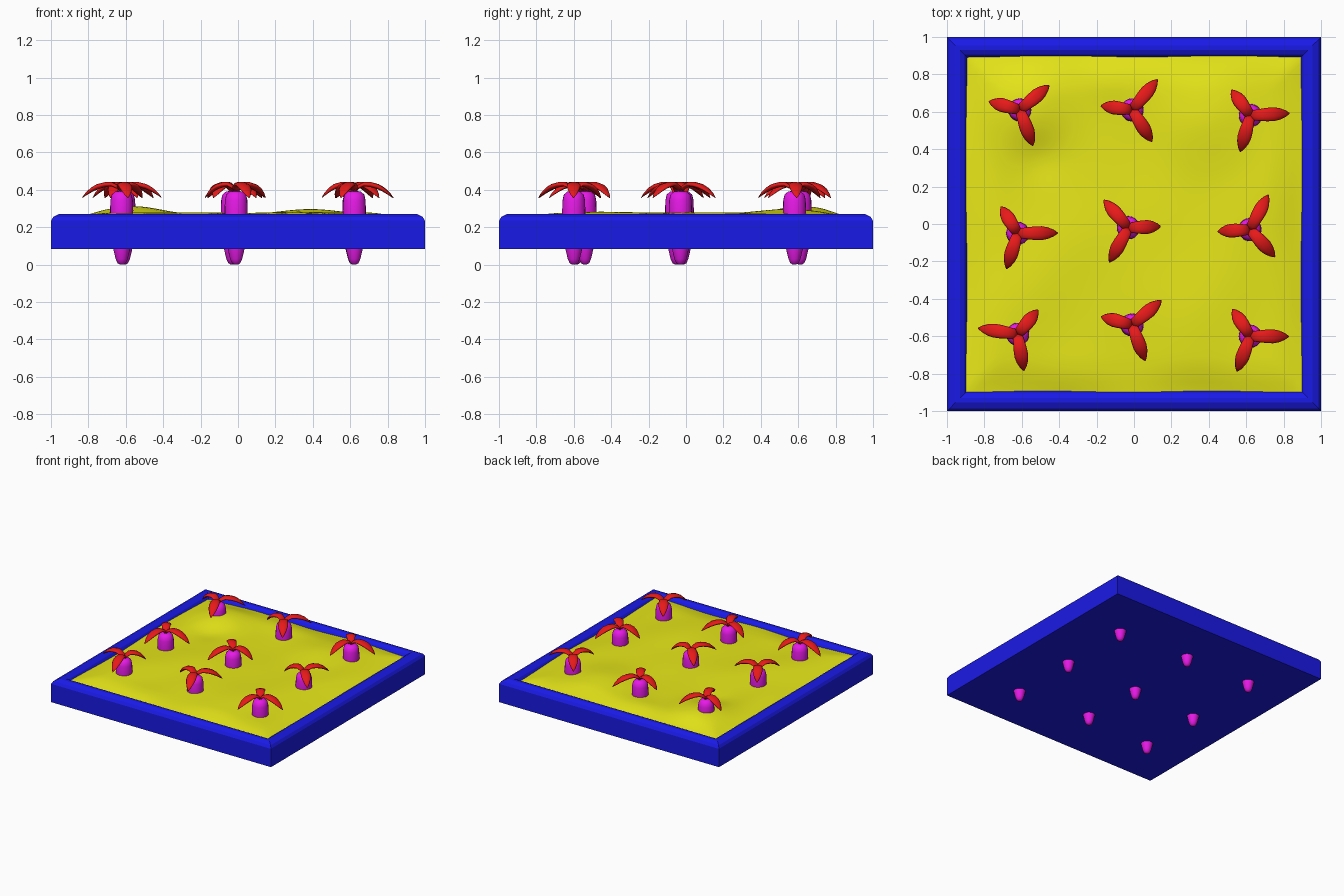
import bpy, bmesh, math
from mathutils import Vector

if "Cube" in bpy.data.objects:
    bpy.data.objects.remove(bpy.data.objects["Cube"])

def material(name, rgb):
    m = bpy.data.materials.new(name)
    m.diffuse_color = (*rgb, 1)
    m.use_nodes = True
    m.node_tree.nodes["Principled BSDF"].inputs["Base Color"].default_value = m.diffuse_color
    return m

BLUE = material("blue", (0.01, 0.01, 0.8))
YELLOW = material("yellow", (0.8, 0.8, 0.01))
MAGENTA = material("magenta", (0.8, 0.01, 0.8))
RED = material("red", (0.8, 0.01, 0.01))

def finish(bm, name, mat, smooth=True):
    bmesh.ops.recalc_face_normals(bm, faces=bm.faces)
    me = bpy.data.meshes.new(name)
    bm.to_mesh(me)
    bm.free()
    me.materials.append(mat)
    for p in me.polygons:
        p.use_smooth = smooth
    ob = bpy.data.objects.new(name, me)
    bpy.context.collection.objects.link(ob)
    return ob

def loft(bm, rings):
    """Bridge equal-sized loops of points and cap both ends."""
    loops = [[bm.verts.new(p) for p in ring] for ring in rings]
    n = len(loops[0])
    for a, b in zip(loops, loops[1:]):
        for i in range(n):
            j = (i + 1) % n
            bm.faces.new((a[i], a[j], b[j], b[i]))
    bm.faces.new(loops[0])
    bm.faces.new(loops[-1])

# Tray with rounded rim: square rings (half width, height)
bm = bmesh.new()
profile = [(1, .085), (1, .235), (.987, .256), (.955, .272), (.93, .272),
           (.907, .26), (.89, .235), (.88, .12)]
loft(bm, [[(sx * h, sy * h, z) for sx, sy in ((-1, -1), (1, -1), (1, 1), (-1, 1))]
          for h, z in profile])
finish(bm, "tray", BLUE, False)

# Soil: gently lumpy sheet tucked into the rim
lumps = [(-.55, .62, .045, .22), (.38, .55, .028, .25), (.6, .1, .014, .25),
         (-.2, -.05, .016, .25), (.3, -.4, .018, .3), (-.6, -.4, .014, .25),
         (-.15, .8, .012, .15), (-.5, .36, -.015, .12)]
bm = bmesh.new()
bmesh.ops.create_grid(bm, x_segments=56, y_segments=56, size=.91)
for v in bm.verts:
    x, y, _ = v.co
    edge = max(abs(x), abs(y))
    z = .266 + sum(h * math.exp(-((x - a) ** 2 + (y - b) ** 2) / w ** 2)
                   for a, b, h, w in lumps)
    z += .003 * math.sin(9 * x + 2 * y) * math.cos(8 * y - 3 * x)
    fade = min(1, max(0, (edge - .7) / .2))
    v.co.z = z + (.241 + .006 * math.sin(7 * x + 5 * y) - z) * fade * fade
finish(bm, "soil", YELLOW)

def carrot(x, y):
    bm = bmesh.new()
    prof = [(.008, 0), (.022, .008), (.032, .03), (.044, .08), (.054, .15),
            (.061, .23), (.062, .29), (.06, .345), (.053, .375), (.035, .39), (.012, .395)]
    loft(bm, [[(x + r * math.cos(k * math.tau / 20), y + r * math.sin(k * math.tau / 20), z)
               for k in range(20)] for r, z in prof])
    finish(bm, "carrot", MAGENTA)

def leaves(x, y, cx, cy, angle):
    # three arched, pointed leaves from the crown to evenly spread tips
    bm = bmesh.new()
    path = [(0, .395, .018), (.1, .415, .028), (.25, .43, .032), (.42, .428, .036),
            (.6, .418, .037), (.75, .402, .031), (.9, .378, .018), (1, .358, .003)]
    for i in range(3):
        a = math.radians(angle + 120 * i)
        d = Vector((cx + .193 * math.cos(a) - x, cy + .193 * math.sin(a) - y, 0))
        side = Vector((-d.y, d.x, 0)).normalized()
        tilt = d.normalized() * .4
        rings = []
        for t, z, w in path:
            c = Vector((x, y, z)) + d * t
            up = (Vector((0, 0, 1)) + tilt * (2 * t - .6)).normalized()
            rings.append([c + side * w * math.cos(k * math.tau / 10)
                          + up * w * .38 * math.sin(k * math.tau / 10) for k in range(10)])
        loft(bm, rings)
    finish(bm, "carrot_leaves", RED)

# Each plant: root position, leaf-spread centre, rotation
plants = [
    (-.61, .61, -.59, .605, 45), (-.01, .61, .015, .615, 55), (.622, .58, .64, .565, 8),
    (-.622, -.05, -.60, -.065, 5), (-.03, -.02, -.05, -.03, 5), (.62, -.03, .64, -.02, 66),
    (-.622, -.59, -.645, -.60, 47), (-.01, -.54, .01, -.545, 45), (.622, -.60, .635, -.615, 4)]
for p in plants:
    carrot(p[0], p[1])
    leaves(*p)
